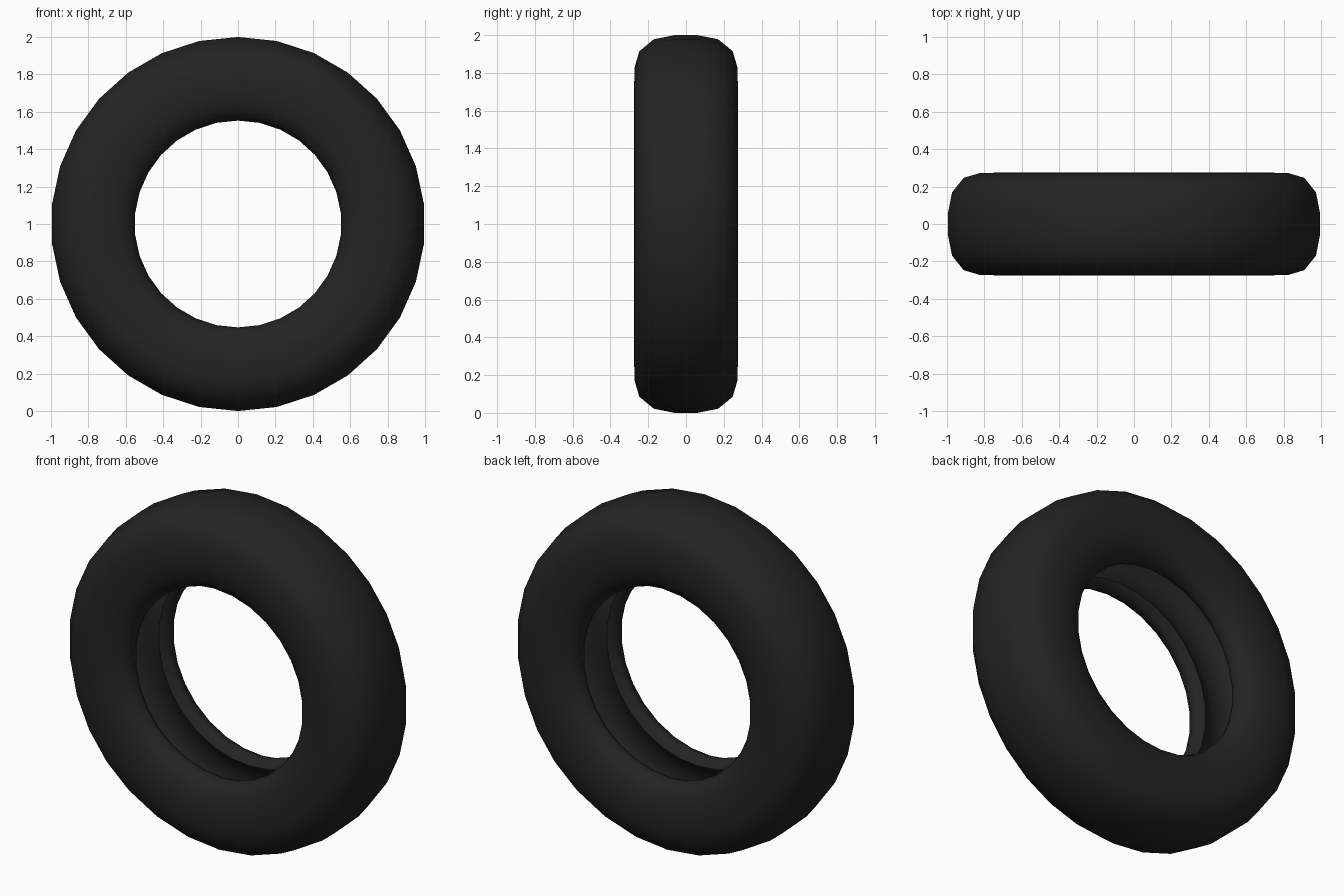
import bpy, bmesh, math

if "Cube" in bpy.data.objects:
    bpy.data.objects.remove(bpy.data.objects["Cube"])

SEGMENTS = 30

rubber = bpy.data.materials.new("black rubber")
rubber.diffuse_color = (0.017, 0.017, 0.017, 1)
rubber.use_nodes = True
rubber.node_tree.nodes["Principled BSDF"].inputs["Base Color"].default_value = rubber.diffuse_color

# Half cross-section (radius, y): tread centre, sidewall, bead lip, hollow inside
half = [(1.0, 0.06), (0.978, 0.17), (0.915, 0.247), (0.83, 0.272),
        (0.72, 0.275), (0.63, 0.258), (0.575, 0.222), (0.553, 0.175),
        (0.565, 0.14), (0.60, 0.12), (0.64, 0.15), (0.71, 0.19),
        (0.82, 0.19), (0.88, 0.15), (0.91, 0.06)]
profile = half + [(r, -y) for r, y in reversed(half)]

# Tyre: spin the closed section round the y axis
bm = bmesh.new()
rings = []
for i in range(SEGMENTS):
    a = 2 * math.pi * i / SEGMENTS
    rings.append([bm.verts.new((r * math.sin(a), y, 1 + r * math.cos(a)))
                  for r, y in profile])
n = len(profile)
for i in range(SEGMENTS):
    p, q = rings[i], rings[(i + 1) % SEGMENTS]
    for j in range(n):
        k = (j + 1) % n
        bm.faces.new((p[j], p[k], q[k], q[j]))
bmesh.ops.recalc_face_normals(bm, faces=bm.faces)
mesh = bpy.data.meshes.new("tyre")
bm.to_mesh(mesh)
bm.free()
mesh.materials.append(rubber)
tyre = bpy.data.objects.new("tyre", mesh)
bpy.context.collection.objects.link(tyre)

# Smooth rubber surface
bpy.context.view_layer.objects.active = tyre
tyre.select_set(True)
bpy.ops.object.shade_smooth_by_angle(angle=math.radians(60))
